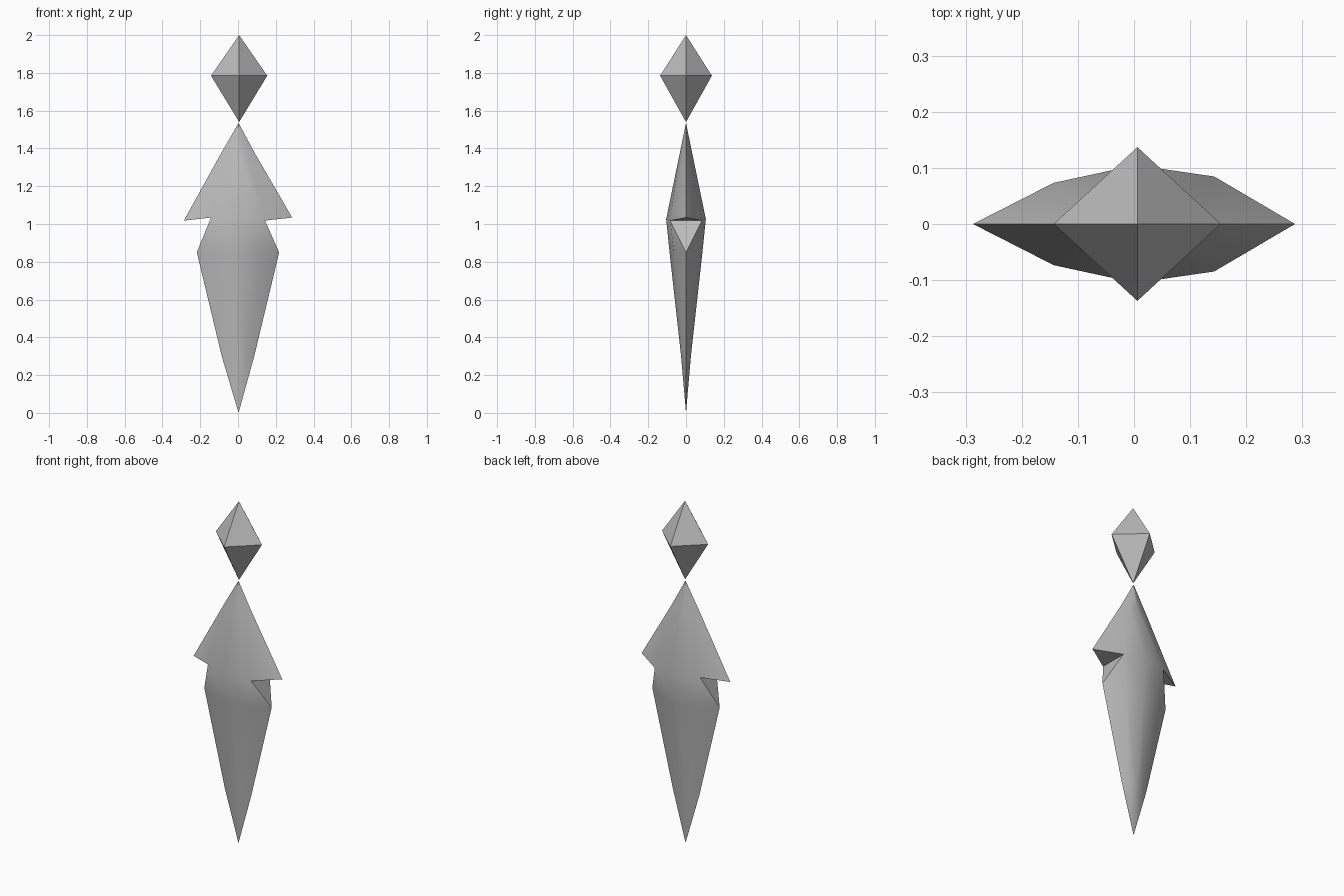
import bpy
import bmesh
from math import radians

cube = bpy.data.objects.get("Cube")
if cube:
    bpy.data.objects.remove(cube, do_unlink=True)

grey = bpy.data.materials.new("stone_grey")
grey.use_nodes = True
colour = (0.5, 0.5, 0.5, 1)
grey.diffuse_color = colour
grey.node_tree.nodes["Principled BSDF"].inputs["Base Color"].default_value = colour


def finish(bm, name):
    bmesh.ops.recalc_face_normals(bm, faces=bm.faces)
    mesh = bpy.data.meshes.new(name)
    bm.to_mesh(mesh)
    bm.free()
    mesh.materials.append(grey)
    obj = bpy.data.objects.new(name, mesh)
    bpy.context.collection.objects.link(obj)
    return obj


# Floating head: an octahedron made of two four-sided cones
bm = bmesh.new()
cx, eq = 0.006, 1.785
corners = [bm.verts.new(p) for p in ((cx + 0.149, 0, eq), (cx, 0.137, eq),
                                     (cx - 0.149, 0, eq), (cx, -0.137, eq))]
for z in (2.0, 1.54):
    apex = bm.verts.new((cx, 0, z))
    for i in range(4):
        bm.faces.new((corners[i], corners[(i + 1) % 4], apex))
finish(bm, "head")


# Body: a blade with eight-point rings, and a notch under each shoulder
bm = bmesh.new()


def ring(z, side_x, mid_x, mid_y, ridge_y, skew=0):
    """Side points at 0 and 4, ridges at 2 and 6, counted round from +x."""
    verts = []
    signs = ((1, 0), (1, 1), (0, 1), (-1, 1), (-1, 0), (-1, -1), (0, -1), (1, -1))
    for sx, sy in signs:
        if sy == 0:
            co = (sx * side_x, 0, z + skew * sx)
        elif sx == 0:
            co = (0.003, sy * ridge_y, z)
        else:
            co = (sx * mid_x, sy * (mid_y + skew * sx * 0.7), z - skew * sx)
        verts.append(bm.verts.new(co))
    return verts


neck = ring(1.37, 0.092, 0.047, 0.017, 0.034)
shoulder = ring(1.026, 0.287, 0.143, 0.079, 0.105, 0.008)
waist = ring(0.85, 0.218, 0.11, 0.064, 0.087)
shin = ring(0.3, 0.086, 0.044, 0.016, 0.026)
top = bm.verts.new((0.003, 0, 1.535))
foot = bm.verts.new((0.003, 0, 0.0))

for i in range(8):
    j = (i + 1) % 8
    bm.faces.new((neck[i], neck[j], top))
    bm.faces.new((neck[i], shoulder[i], shoulder[j], neck[j]))
    bm.faces.new((waist[i], shin[i], shin[j], waist[j]))
    bm.faces.new((shin[i], foot, shin[j]))
    # Band below the shoulder stops short of the side points
    band = [v for v in (shoulder[i], waist[i], waist[j], shoulder[j])
            if v not in (shoulder[0], shoulder[4])]
    bm.faces.new(band)

# Notch: flat underside of the shoulder and sloping face beneath it
for side in (0, 4):
    back, front = shoulder[side + 1], shoulder[side - 1]
    bm.faces.new((shoulder[side], back, front))
    bm.faces.new((waist[side], front, back))

body = finish(bm, "body")
bpy.ops.object.select_all(action="DESELECT")
body.select_set(True)
bpy.context.view_layer.objects.active = body
bpy.ops.object.shade_smooth_by_angle(angle=radians(37))
